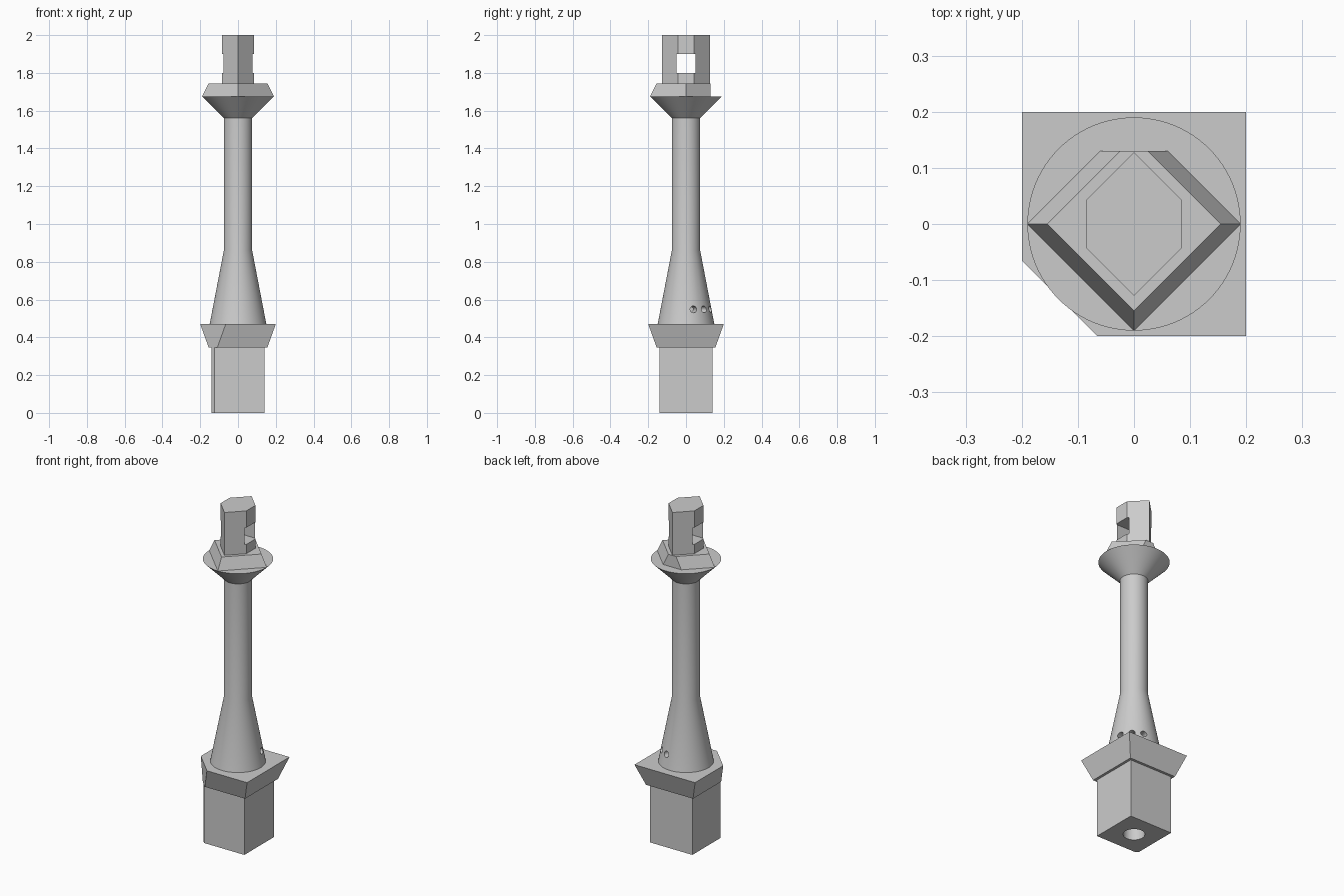
import bpy, bmesh, math
from mathutils import Matrix, Vector

default = bpy.data.objects.get("Cube")
if default:
    bpy.data.objects.remove(default, do_unlink=True)

# Single stone grey for the whole tower
stone = bpy.data.materials.new("stone_grey")
stone.use_nodes = True
stone.diffuse_color = (0.6, 0.6, 0.6, 1)
stone.node_tree.nodes["Principled BSDF"].inputs["Base Color"].default_value = (0.6, 0.6, 0.6, 1)


def finish(name, bm):
    bmesh.ops.recalc_face_normals(bm, faces=bm.faces[:])
    mesh = bpy.data.meshes.new(name)
    bm.to_mesh(mesh)
    bm.free()
    mesh.materials.append(stone)
    obj = bpy.data.objects.new(name, mesh)
    bpy.context.collection.objects.link(obj)
    return obj


def loft(name, rings, sides, turn=0.0, trims=()):
    """Stack (radius, z) rings into a closed solid, then slice off (point, normal) sides."""
    bm = bmesh.new()
    loops = []
    for r, z in rings:
        angles = [turn + math.tau * i / sides for i in range(sides)]
        loops.append([bm.verts.new((r * math.cos(a), r * math.sin(a), z)) for a in angles])
    for low, high in zip(loops, loops[1:]):
        for i in range(sides):
            j = (i + 1) % sides
            bm.faces.new((low[i], low[j], high[j], high[i]))
    bm.faces.new(loops[0][::-1])
    bm.faces.new(loops[-1])
    for point, normal in trims:
        bmesh.ops.bisect_plane(bm, geom=bm.verts[:] + bm.edges[:] + bm.faces[:],
                               plane_co=point, plane_no=normal, clear_outer=True)
        rim = [e for e in bm.edges if e.is_boundary]
        bmesh.ops.holes_fill(bm, edges=rim, sides=0)
    return finish(name, bm)


def cut(obj, cutter):
    mod = obj.modifiers.new("cut", 'BOOLEAN')
    mod.operation = 'DIFFERENCE'
    mod.solver = 'EXACT'
    mod.object = cutter
    activate(obj)
    bpy.ops.object.modifier_apply(modifier=mod.name)


def activate(obj):
    bpy.ops.object.select_all(action='DESELECT')
    obj.select_set(True)
    bpy.context.view_layer.objects.active = obj


# Square foot and flared gallery, both sliced at the same corner
diag = math.sqrt(2)
corner = [(Vector((-0.1325, -0.1325, 0)), Vector((-1, -1, 0)))]
foot = loft("foot_block", [(0.14 * diag, 0), (0.14 * diag, 0.345)], 4, math.pi / 4, corner)
flare = loft("foot_flare", [(0.155 * diag, 0.345), (0.2 * diag, 0.47)], 4, math.pi / 4, corner)

# Round tower with tapered bottom and wide cap
tower = loft("tower", [(0.15, 0.47), (0.075, 0.86), (0.075, 1.56), (0.19, 1.675)], 96)

# Diamond lantern plinth with its back point removed
plinth = loft("lantern_plinth", [(0.19, 1.675), (0.155, 1.745)], 4, 0,
              [(Vector((0, 0.13, 0)), Vector((0, 1, 0)))])

# Six-sided lantern: a diamond with both side points removed
lantern = loft("lantern", [(0.128, 1.745), (0.128, 2.0)], 4, 0,
               [(Vector((s * 0.085, 0, 0)), Vector((s, 0, 0))) for s in (-1, 1)])

# Window straight through the lantern
bm = bmesh.new()
bmesh.ops.create_cube(bm, size=1, matrix=Matrix.Translation((0, 0, 1.85))
                      @ Matrix.Diagonal((0.4, 0.1, 0.1, 1)))
window = finish("window_cutter", bm)
cut(lantern, window)

# Central bore from below
bore = loft("bore_cutter", [(0.058, -0.05), (0.058, 0.6)], 48)
for part in (foot, flare, tower):
    cut(part, bore)

# Three small round holes on the back left of the tower
cutters = [window, bore]
for degrees in (17, 45, 73):
    bm = bmesh.new()
    place = (Matrix.Rotation(math.radians(degrees), 4, 'Z')
             @ Matrix.Translation((0.12, 0, 0.548))
             @ Matrix.Rotation(math.pi / 2, 4, 'Y'))
    bmesh.ops.create_cone(bm, cap_ends=True, segments=24, radius1=0.018, radius2=0.018,
                          depth=0.16, matrix=place)
    hole = finish("hole_cutter", bm)
    cut(tower, hole)
    cutters.append(hole)

for cutter in cutters:
    bpy.data.objects.remove(cutter, do_unlink=True)

for part in (foot, flare, tower):
    activate(part)
    bpy.ops.object.shade_smooth_by_angle(angle=math.radians(20))
